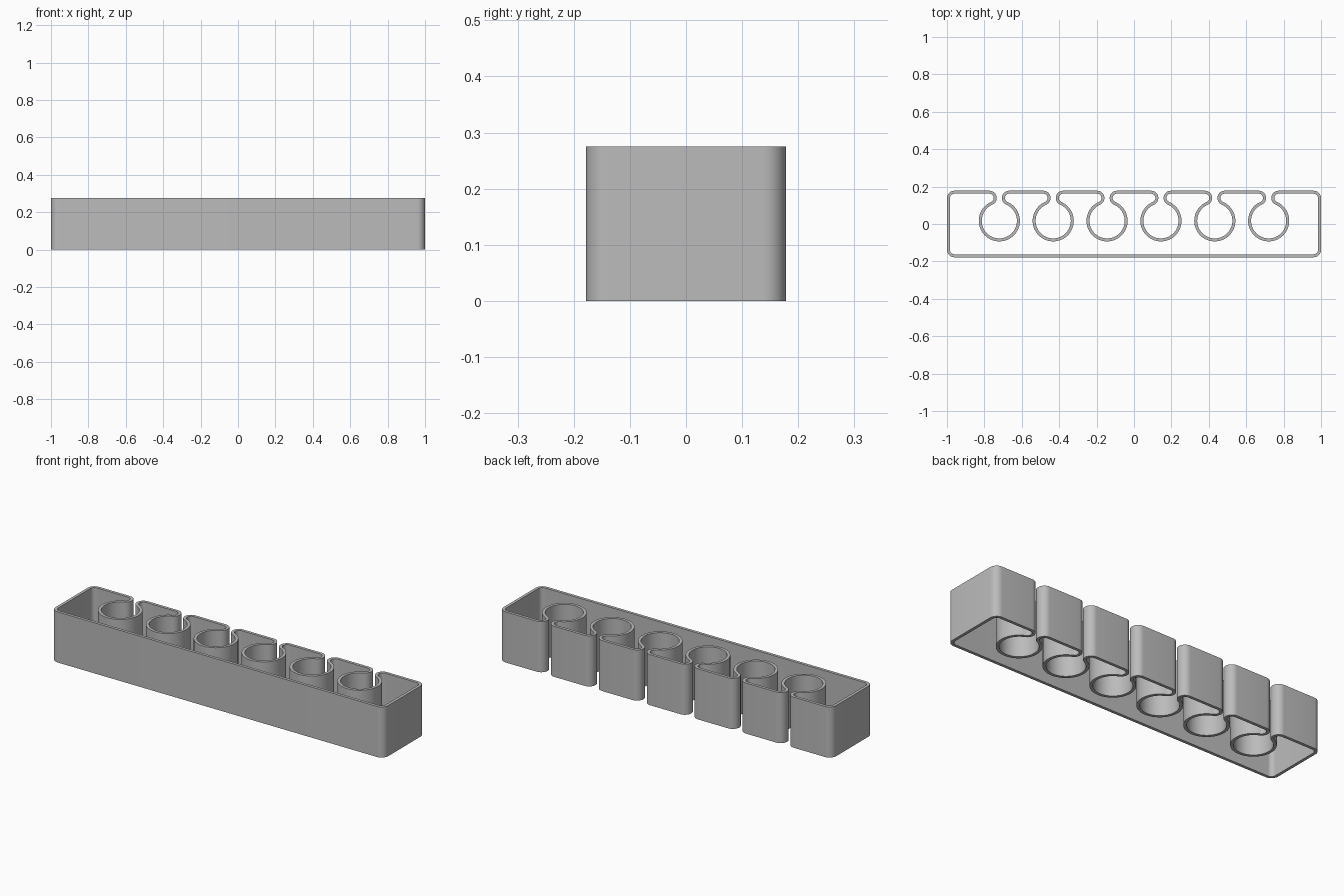
import bpy, bmesh
from math import sin, cos, pi, sqrt, atan2

cube = bpy.data.objects.get("Cube")
if cube:
    bpy.data.objects.remove(cube, do_unlink=True)

HEIGHT = 0.275
WALL = 0.016
HALF_X, HALF_Y = 1 - WALL / 2, 0.178 - WALL / 2   # wall centreline
CORNER = 0.032
SOCKETS, PITCH = 6, 0.288
RING, RING_Y = 0.102, 0.017
LIP = 0.031


def arc(cx, cy, r, start, end, steps):
    """Points on an arc, both ends included."""
    angles = [start + (end - start) * i / steps for i in range(steps + 1)]
    return [(cx + r * cos(a), cy + r * sin(a)) for a in angles]


def outline(off):
    """Clockwise wall outline, shifted outwards by off."""
    ix, iy = HALF_X - CORNER, HALF_Y - CORNER
    r = CORNER + off
    pts = arc(-ix, iy, r, pi, pi / 2, 10)

    # Keyhole sockets: lip, ring, lip, all joined tangentially
    rise = HALF_Y - LIP - RING_Y
    side = sqrt((RING + LIP) ** 2 - rise ** 2)
    a = atan2(rise, side)
    for i in range(SOCKETS):
        x = PITCH * (i - (SOCKETS - 1) / 2)
        y = RING_Y + rise
        pts += arc(x - side, y, LIP + off, pi / 2, -a, 16)[:-1]
        pts += arc(x, RING_Y, RING - off, pi - a, 2 * pi + a, 56)
        pts += arc(x + side, y, LIP + off, pi + a, pi / 2, 16)[1:]

    # Remaining corners
    pts += arc(ix, iy, r, pi / 2, 0, 10)
    pts += arc(ix, -iy, r, 0, -pi / 2, 10)
    pts += arc(-ix, -iy, r, -pi / 2, -pi, 10)
    return pts


# Extrude the wall: outer and inner skins with flat rims, open top and bottom
bm = bmesh.new()
rings = [[bm.verts.new((x, y, z)) for x, y in outline(off)]
         for off, z in ((WALL / 2, 0), (WALL / 2, HEIGHT),
                        (-WALL / 2, HEIGHT), (-WALL / 2, 0))]
count = len(rings[0])
for k in range(4):
    lower, upper = rings[k], rings[(k + 1) % 4]
    for i in range(count):
        j = (i + 1) % count
        bm.faces.new((lower[i], upper[i], upper[j], lower[j]))
bmesh.ops.recalc_face_normals(bm, faces=bm.faces)

mesh = bpy.data.meshes.new("rack_wall")
bm.to_mesh(mesh)
bm.free()
rack = bpy.data.objects.new("rack_wall", mesh)
bpy.context.collection.objects.link(rack)

# Plain grey plastic
grey = bpy.data.materials.new("grey")
grey.use_nodes = True
colour = (0.5, 0.5, 0.5, 1)
grey.diffuse_color = colour
grey.node_tree.nodes["Principled BSDF"].inputs["Base Color"].default_value = colour
mesh.materials.append(grey)

bpy.context.view_layer.objects.active = rack
rack.select_set(True)
bpy.ops.object.shade_smooth_by_angle(angle=pi / 6)
